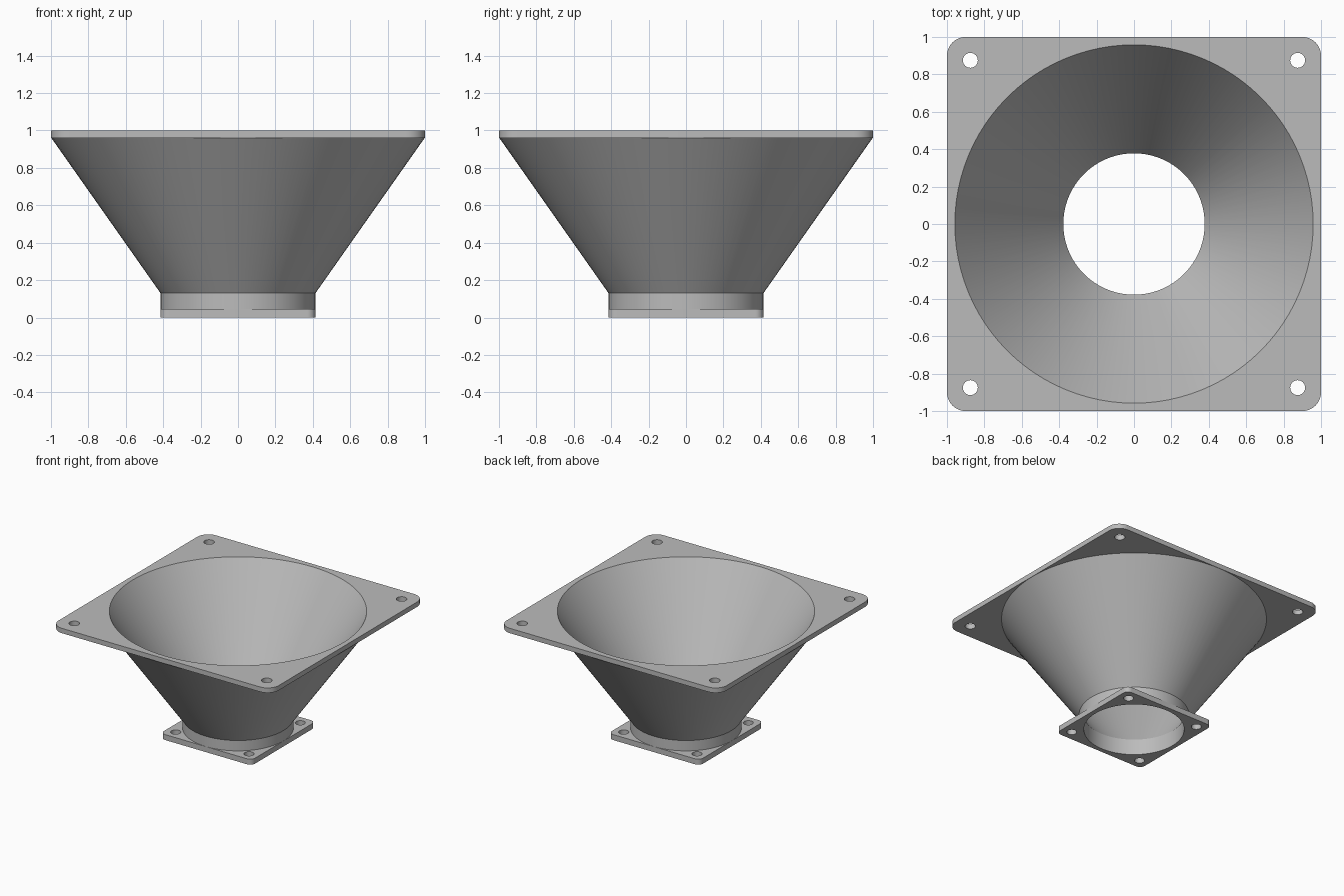
import bpy, bmesh, math

if "Cube" in bpy.data.objects:
    bpy.data.objects.remove(bpy.data.objects["Cube"])

SEG = 96
grey = bpy.data.materials.new("light_grey")
grey.diffuse_color = (0.5, 0.5, 0.5, 1)
grey.use_nodes = True
grey.node_tree.nodes["Principled BSDF"].inputs["Base Color"].default_value = grey.diffuse_color


def arc(cx, cy, r, a0, a1, n):
    return [(cx + r * math.cos(a0 + (a1 - a0) * i / n),
             cy + r * math.sin(a0 + (a1 - a0) * i / n)) for i in range(n)]


def circle(cx, cy, r, n):
    return arc(cx, cy, r, 0, 2 * math.pi, n)


def rounded_square(h, r, n=10):
    pts = []
    for k, (sx, sy) in enumerate([(1, 1), (-1, 1), (-1, -1), (1, -1)]):
        a = k * math.pi / 2
        # n + 1 points so both arc ends are included
        step = math.pi / 2 / n
        pts += arc(sx * (h - r), sy * (h - r), r, a, a + math.pi / 2 + step, n + 1)
    return pts


def finish(name, bm):
    bmesh.ops.remove_doubles(bm, verts=bm.verts, dist=1e-5)
    bmesh.ops.recalc_face_normals(bm, faces=bm.faces)
    mesh = bpy.data.meshes.new(name)
    bm.to_mesh(mesh)
    bm.free()
    mesh.materials.clear()
    mesh.materials.append(grey)
    for p in mesh.polygons:
        p.use_smooth = True
        p.material_index = 0
    mesh.set_sharp_from_angle(angle=math.radians(25))
    ob = bpy.data.objects.new(name, mesh)
    bpy.context.collection.objects.link(ob)
    return ob


def flange(name, half, corner, bore, hole_pos, hole_r, z0, z1):
    """Rounded square plate with a centre bore and four screw holes."""
    loops = [rounded_square(half, corner), circle(0, 0, bore, SEG)]
    loops += [circle(sx * hole_pos, sy * hole_pos, hole_r, 24)
              for sx in (-1, 1) for sy in (-1, 1)]
    cu = bpy.data.curves.new(name + "_outline", 'CURVE')
    cu.dimensions = '2D'
    cu.fill_mode = 'BOTH'
    cu.extrude = (z1 - z0) / 2
    for pts in loops:
        s = cu.splines.new('POLY')
        s.points.add(len(pts) - 1)
        for p, (x, y) in zip(s.points, pts):
            p.co = (x, y, 0, 1)
        s.use_cyclic_u = True
    tmp = bpy.data.objects.new(name + "_outline", cu)
    bpy.context.collection.objects.link(tmp)
    dg = bpy.context.evaluated_depsgraph_get()
    mesh = bpy.data.meshes.new_from_object(tmp.evaluated_get(dg))
    bm = bmesh.new()
    bm.from_mesh(mesh)
    bmesh.ops.translate(bm, verts=bm.verts, vec=(0, 0, (z0 + z1) / 2))
    bpy.data.objects.remove(tmp)
    bpy.data.meshes.remove(mesh)
    return finish(name, bm)


def lathe(name, profile):
    bm = bmesh.new()
    rings = [[bm.verts.new((x, y, z)) for x, y in circle(0, 0, r, SEG)]
             for r, z in profile]
    for a, b in zip(rings, rings[1:] + rings[:1]):
        for i in range(SEG):
            j = (i + 1) % SEG
            bm.faces.new((a[i], a[j], b[j], b[i]))
    return finish(name, bm)


# large plate at the top, small plate at the bottom
flange("top_flange", 1.0, 0.1, 0.958, 0.875, 0.04, 0.96, 1.0)
flange("bottom_flange", 0.415, 0.045, 0.378, 0.333, 0.038, 0.0, 0.045)

# hollow cone with a short round neck
lathe("funnel", [(0.378, 0.045), (0.378, 0.13), (0.958, 1.0),
                 (0.998, 0.96), (0.414, 0.13), (0.414, 0.045)])
